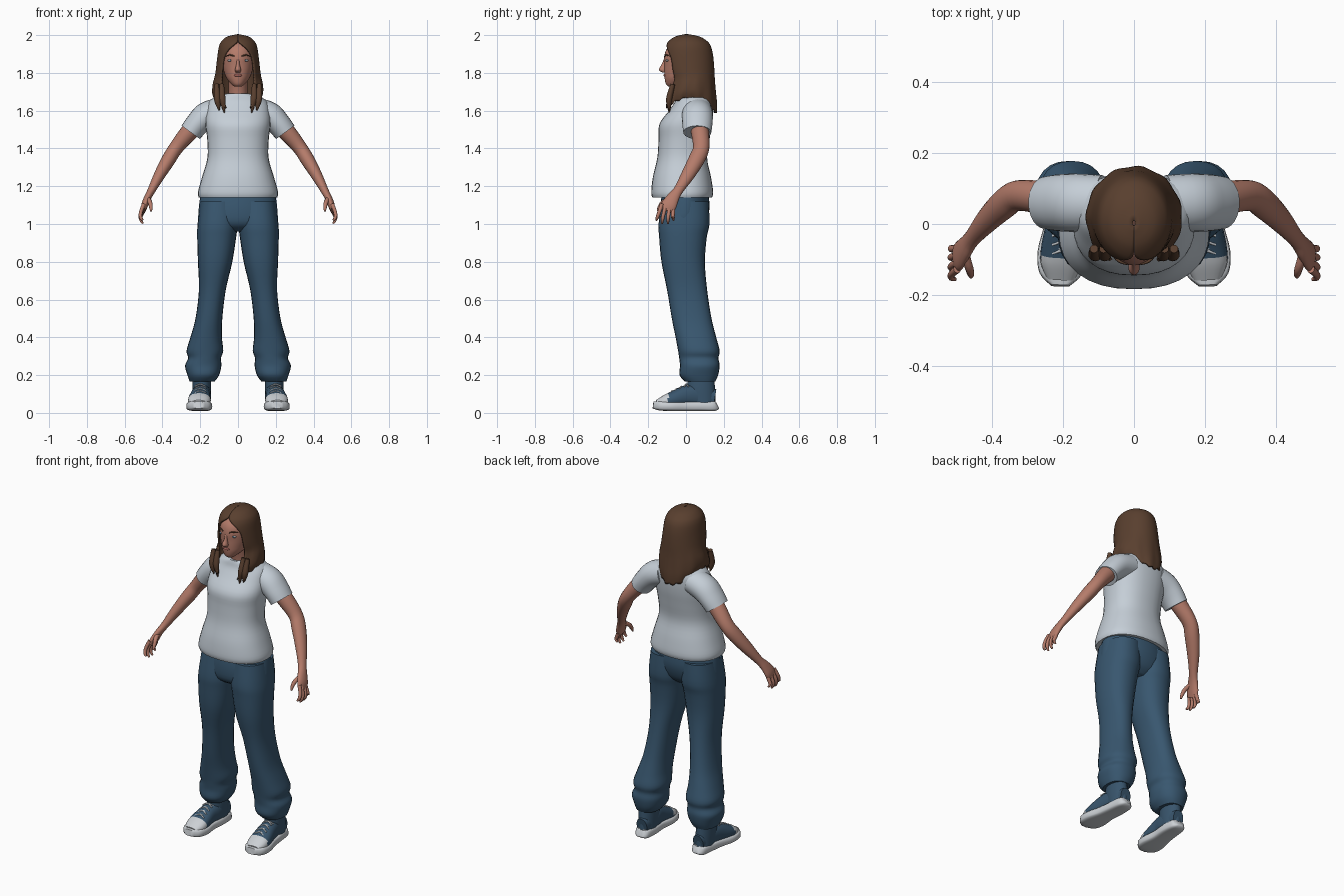
import bpy, bmesh, math
from mathutils import Vector, Matrix

if "Cube" in bpy.data.objects:
    bpy.data.objects.remove(bpy.data.objects["Cube"], do_unlink=True)


def material(name, *rgb):
    mat = bpy.data.materials.new(name)
    mat.use_nodes = True
    mat.diffuse_color = (*rgb, 1)
    mat.node_tree.nodes["Principled BSDF"].inputs["Base Color"].default_value = (*rgb, 1)
    return mat


skin = material("skin", .46, .2, .145)
hair_brown = material("hair brown", .1, .05, .028)
shirt_grey = material("pale grey cotton", .56, .62, .68)
denim = material("blue denim", .04, .095, .16)
canvas = material("blue canvas", .04, .09, .15)
rubber = material("white rubber", .6, .63, .66)
lip_pink = material("lip pink", .36, .12, .1)
eye_white = material("eye white", .5, .5, .5)
iris_blue = material("iris blue", .1, .2, .28)


def finish(name, bm, *mats):
    """Turn a bmesh into a smooth shaded object."""
    bmesh.ops.recalc_face_normals(bm, faces=bm.faces)
    mesh = bpy.data.meshes.new(name)
    bm.to_mesh(mesh)
    bm.free()
    for mat in mats:
        mesh.materials.append(mat)
    for poly in mesh.polygons:
        poly.use_smooth = True
    mesh.set_sharp_from_angle(angle=math.radians(50))
    obj = bpy.data.objects.new(name, mesh)
    bpy.context.scene.collection.objects.link(obj)
    return obj


def mirror(obj):
    """Add the right hand copy of a left hand part."""
    mesh = obj.data.copy()
    mesh.transform(Matrix.Diagonal((-1, 1, 1, 1)))
    mesh.flip_normals()
    twin = bpy.data.objects.new(obj.name.replace("left", "right"), mesh)
    bpy.context.scene.collection.objects.link(twin)


def smooth_rows(rows, steps=4):
    """Catmull-Rom interpolation of equal length tuples."""
    out = []
    for i in range(len(rows) - 1):
        quad = zip(rows[max(i - 1, 0)], rows[i], rows[i + 1], rows[min(i + 2, len(rows) - 1)])
        quad = list(quad)
        for k in range(steps):
            t = k / steps
            out.append([b + t / 2 * (c - a + t * (2 * a - 5 * b + 4 * c - d + t * (3 * (b - c) + d - a)))
                        for a, b, c, d in quad])
    return out + [list(rows[-1])]


def tube(name, rows, mat, ref=(0, 1, 0), power=2, sides=20, upright=False, extra=()):
    """Loft oval rings (x, y, z, radius along ref, other radius) along a path."""
    bm = bmesh.new()
    rows = smooth_rows(rows)
    points = [Vector(r[:3]) for r in rows]
    rings = []
    for i, (p, row) in enumerate(zip(points, rows)):
        t = (points[min(i + 1, len(rows) - 1)] - points[max(i - 1, 0)]).normalized()
        if upright:
            t = Vector((0, 0, 1))
        a = Vector(ref)
        a = (a - t * a.dot(t)).normalized()
        b = t.cross(a)
        ring = []
        for k in range(sides):
            c, s = math.cos(k * math.tau / sides), math.sin(k * math.tau / sides)
            u = math.copysign(abs(c) ** (2 / power), c) * max(row[3], .001)
            v = math.copysign(abs(s) ** (2 / power), s) * max(row[4], .001)
            ring.append(bm.verts.new(p + a * u + b * v))
        rings.append(ring)
    for low, high in zip(rings, rings[1:]):
        for k in range(sides):
            n = (k + 1) % sides
            bm.faces.new((low[k], low[n], high[n], high[k]))
    bm.faces.new(rings[0])
    bm.faces.new(rings[-1])
    return finish(name, bm, mat, *extra)


def stack(name, rows, mat, power=2, sides=32):
    """Loft level rings given as (z, left, right, front, back)."""
    rings = [((a + b) / 2, (c + d) / 2, z, (b - a) / 2, (d - c) / 2) for z, a, b, c, d in rows]
    return tube(name, rings, mat, (1, 0, 0), power, sides, True)


def centred(name, rows, mat, power=2):
    """Symmetric stack given as (z, half width, front, back)."""
    return stack(name, [(z, -w, w, f, b) for z, w, f, b in rows], mat, power)


def ball(name, centre, radii, mat):
    bm = bmesh.new()
    bmesh.ops.create_uvsphere(bm, u_segments=16, v_segments=10, radius=1,
                              matrix=Matrix.Translation(centre) @ Matrix.Diagonal((*radii, 1)))
    return finish(name, bm, mat)


# Shirt body and sleeves
centred("shirt_body", [
    (1.14, .208, -.178, .138), (1.17, .212, -.184, .144), (1.25, .19, -.175, .132),
    (1.35, .162, -.152, .112), (1.45, .163, -.145, .125), (1.53, .172, -.14, .138),
    (1.6, .168, -.09, .143), (1.645, .155, -.06, .138), (1.676, .115, -.05, .12),
    (1.69, .062, -.046, .09)], shirt_grey, 2.3)
mirror(tube("left_sleeve", [
    (.09, .06, 1.6, .078, .07), (.165, .06, 1.575, .082, .072),
    (.215, .06, 1.53, .08, .064), (.25, .06, 1.485, .074, .06)], shirt_grey, sides=24))

# Trousers
centred("trouser_hips", [
    (1.17, .195, -.125, .118), (1.08, .208, -.138, .124), (1.0, .2, -.13, .1),
    (.96, .1, -.08, .06)], denim)
mirror(stack("left_trouser_leg", [
    (1.12, .002, .2, -.13, .12), (1.0, .001, .214, -.145, .124), (.93, .01, .216, -.142, .11),
    (.8, .03, .212, -.13, .1), (.65, .065, .207, -.1, .112), (.5, .083, .225, -.075, .135),
    (.4, .085, .252, -.055, .16), (.33, .078, .272, -.042, .178), (.29, .09, .264, -.036, .172),
    (.25, .088, .28, -.032, .178), (.2, .1, .268, -.034, .17), (.165, .125, .255, -.005, .155)],
    denim, 2.3, 24))

# Neck and head
centred("neck", [(1.62, .052, -.03, .09), (1.7, .05, -.036, .07), (1.78, .05, -.055, .07)], skin)
centred("head", [
    (1.727, .018, -.092, -.05), (1.74, .035, -.106, -.01), (1.77, .06, -.113, .05),
    (1.8, .073, -.115, .09), (1.84, .084, -.115, .115), (1.88, .087, -.116, .12),
    (1.92, .082, -.106, .115), (1.95, .065, -.082, .095), (1.975, .035, -.045, .06)], skin, 2.1)

# Face
centred("nose", [
    (1.875, .007, -.116, -.1), (1.845, .009, -.129, -.1), (1.817, .016, -.144, -.1),
    (1.803, .012, -.126, -.1)], skin)
ball("lips", (0, -.11, 1.787), (.022, .009, .008), lip_pink)
mirror(ball("left_eye", (.041, -.097, 1.866), (.014, .009, .007), eye_white))
mirror(ball("left_iris", (.041, -.103, 1.866), (.006, .005, .006), iris_blue))
mirror(tube("left_eyebrow", [
    (.02, -.113, 1.888, .003, .003), (.042, -.105, 1.895, .004, .004),
    (.064, -.084, 1.889, .002, .002)], hair_brown, sides=8))

# Long hair: a shell open around the face, given as (z, half width, front, back, opening)
hair_rows = smooth_rows([
    (2.0, .003, -.005, .01, 0), (1.988, .055, -.055, .07, 0), (1.965, .083, -.088, .108, 2),
    (1.945, .094, -.102, .124, 15), (1.92, .1, -.11, .133, 31), (1.88, .105, -.113, .14, 44),
    (1.82, .112, -.108, .145, 47), (1.76, .119, -.094, .148, 45), (1.7, .128, -.105, .153, 41),
    (1.64, .13, -.122, .158, 36), (1.59, .12, -.125, .157, 33)], 3)
columns = 48
bm = bmesh.new()
grid = []
for z, width, front, back, opening in hair_rows:
    line = []
    drop = max(0, (1.8 - z) / .2)
    start = math.radians(max(opening, 0))
    for k in range(columns + 1):
        angle = start + (math.tau - 2 * start) * k / columns
        lock = 1 + .02 * drop * math.sin(11 * angle)
        lift = drop * (.075 * math.sin(angle) ** 2 + .006 * math.sin(k * 1.9))
        line.append(bm.verts.new((width * lock * math.sin(angle),
                                  (front + back) / 2 - (back - front) / 2 * lock * math.cos(angle),
                                  z + lift)))
    grid.append(line)
for upper, lower in zip(grid, grid[1:]):
    for k in range(columns):
        bm.faces.new((upper[k], upper[k + 1], lower[k + 1], lower[k]))
shell = finish("hair", bm, hair_brown).modifiers.new("thickness", "SOLIDIFY")
shell.thickness, shell.offset = .01, 0
for label, x, tip in (("inner", .078, 1.585), ("outer", .105, 1.6)):
    mirror(tube(f"left_{label}_hair_lock", [
        (x + .008, -.07, 1.74, .012, .012), (x + .006, -.088, 1.67, .016, .018),
        (x, -.09, 1.63, .012, .013), (x - .006, -.088, tip, .002, .002)], hair_brown, sides=10))

# Arms with palms
mirror(tube("left_arm", [
    (.19, .065, 1.56, .05, .05), (.265, .075, 1.48, .047, .046), (.33, .08, 1.4, .043, .038),
    (.368, .055, 1.34, .043, .037), (.415, .01, 1.26, .036, .03), (.457, -.04, 1.18, .026, .021),
    (.478, -.068, 1.14, .033, .019), (.494, -.09, 1.1, .041, .018), (.501, -.104, 1.07, .036, .012)],
    skin))

# Fingers and thumb
for name, t in (("index", -1), ("middle", -.35), ("ring", .35), ("little", 1)):
    mirror(tube(f"left_{name}_finger", [
        (.499, -.098 + .03 * t, 1.09 - .014 * t, .011, .011),
        (.515, -.106 + .036 * t, 1.05 - .012 * t, .01, .01),
        (.515, -.11 + .042 * t, 1.022 + .012 * t * t, .009, .009),
        (.504, -.111 + .045 * t, 1.0 + .02 * t * t, .005, .005)], skin, sides=10))
mirror(tube("left_thumb", [
    (.478, -.085, 1.135, .015, .014), (.466, -.122, 1.115, .012, .012),
    (.461, -.14, 1.09, .01, .01), (.46, -.15, 1.068, .005, .005)], skin, sides=10))

# Shoes: sole, upper with toe cap, ankle and laces
across = (1, 0, 0)
mirror(tube("left_shoe_sole", [
    (.187, .166, .04, .018, .018), (.188, .15, .036, .042, .026), (.19, .08, .036, .051, .026),
    (.198, 0, .035, .054, .025), (.204, -.08, .035, .068, .025), (.207, -.14, .038, .06, .025),
    (.208, -.174, .042, .026, .018)], rubber, across, 4))
upper = tube("left_shoe_upper", [
    (.188, .152, .075, .034, .05), (.19, .06, .09, .047, .062), (.198, 0, .09, .05, .056),
    (.203, -.06, .074, .058, .044), (.205, -.11, .06, .059, .035), (.207, -.155, .05, .04, .018)],
    canvas, across, 2.3, extra=(rubber,))
for poly in upper.data.polygons:
    poly.material_index = int(poly.center.y < -.095)
mirror(upper)
mirror(stack("left_shoe_ankle", [
    (.05, .145, .236, .02, .156), (.12, .143, .24, .005, .154), (.2, .145, .24, .012, .148)], canvas))
for row in range(4):
    y, z = .002 - .025 * row, .15 - .012 * row
    for side, name in ((1, "over"), (-1, "under")):
        mirror(tube(f"left_{name}_lace_{row}", [
            (.17, y + .01 * side, z - .01, .004, .004), (.2, y, z + .002, .004, .004),
            (.23, y - .01 * side, z - .01, .004, .004)], rubber, sides=8))
